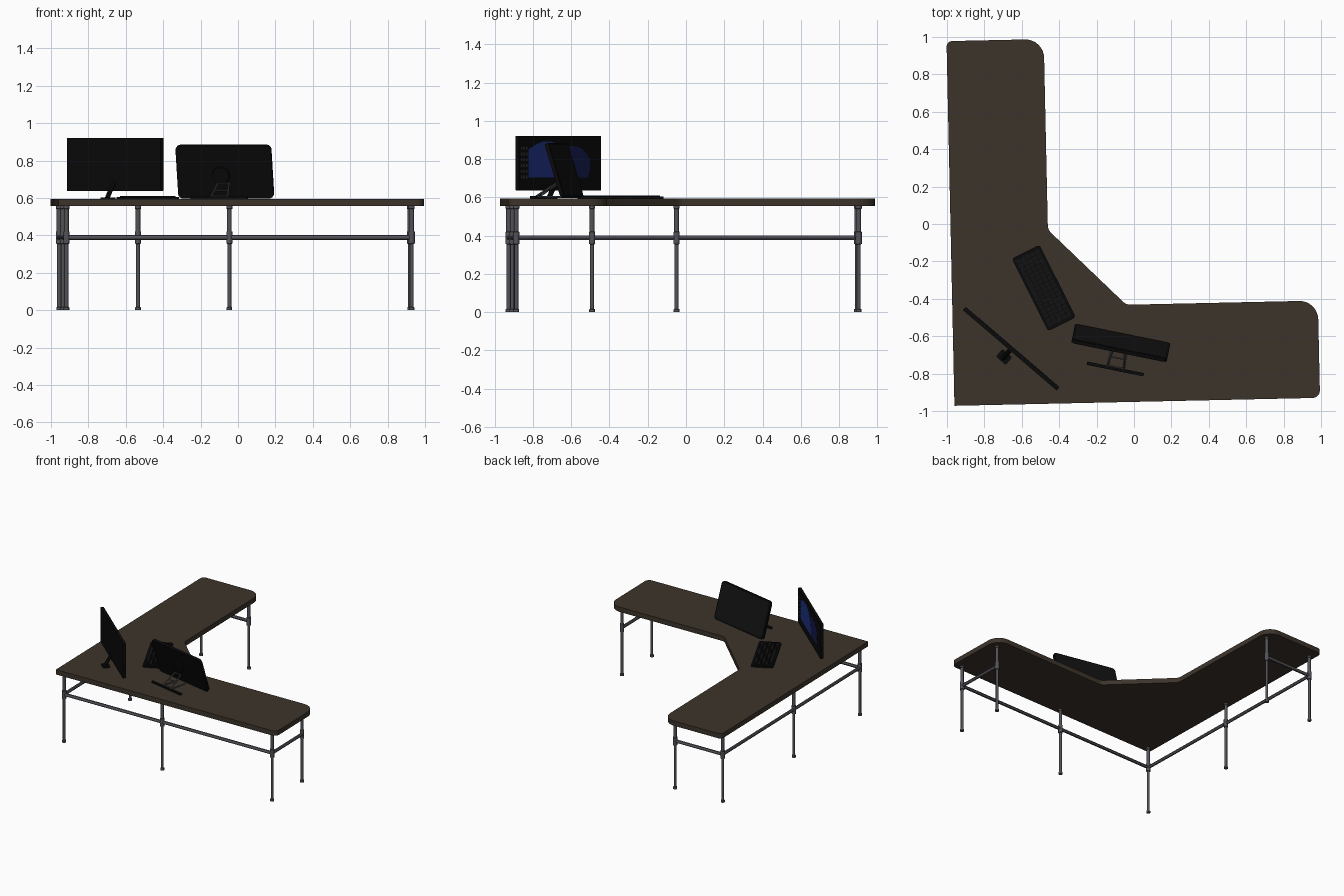
import bpy, bmesh, math
from mathutils import Vector, Matrix

if "Cube" in bpy.data.objects:
    bpy.data.objects.remove(bpy.data.objects["Cube"])

def material(name, rgb):
    m = bpy.data.materials.new(name)
    m.diffuse_color = (*rgb, 1)
    m.use_nodes = True
    m.node_tree.nodes["Principled BSDF"].inputs["Base Color"].default_value = m.diffuse_color
    return m

WOOD = material("dark_wood", (0.046, 0.034, 0.024))
STEEL = material("grey_steel", (0.085, 0.085, 0.1))
BLACK = material("black_plastic", (0.003, 0.003, 0.003))
KEY = material("key_black", (0.006, 0.006, 0.006))
BLUE = material("screen_blue", (0.012, 0.03, 0.2))
NAVY = material("screen_navy", (0.006, 0.01, 0.07))
GREY = material("icon_grey", (0.03, 0.03, 0.03))

def finish(name, bm, mat, mtx=None):
    if mtx is not None:
        bm.transform(mtx)
    bmesh.ops.recalc_face_normals(bm, faces=bm.faces[:])
    me = bpy.data.meshes.new(name)
    bm.to_mesh(me)
    bm.free()
    me.materials.append(mat)
    ob = bpy.data.objects.new(name, me)
    bpy.context.collection.objects.link(ob)
    return ob

def rounded(pts, segs=8):
    """Points are (x, y, tangent length); corners become true arcs."""
    out = []
    for i, (x, y, d) in enumerate(pts):
        p = Vector((x, y))
        if d <= 0:
            out.append((x, y))
            continue
        a = (Vector(pts[i - 1][:2]) - p).normalized()
        b = (Vector(pts[(i + 1) % len(pts)][:2]) - p).normalized()
        w = math.sin(a.angle(b) / 2)
        for k in range(segs + 1):
            t = k / segs
            c0, c1, c2 = (1 - t) ** 2, 2 * t * (1 - t) * w, t * t
            q = (c0 * (p + a * d) + c1 * p + c2 * (p + b * d)) / (c0 + c1 + c2)
            out.append((q.x, q.y))
    return out

def add_prism(bm, pts, z0, z1):
    lo = [bm.verts.new((x, y, z0)) for x, y in pts]
    hi = [bm.verts.new((x, y, z1)) for x, y in pts]
    bm.faces.new(lo[::-1])
    bm.faces.new(hi)
    n = len(pts)
    for i in range(n):
        j = (i + 1) % n
        bm.faces.new((lo[i], lo[j], hi[j], hi[i]))

def prism(name, pts, z0, z1, mat, mtx=None):
    bm = bmesh.new()
    add_prism(bm, pts, z0, z1)
    return finish(name, bm, mat, mtx)

def rect(x0, y0, x1, y1, r=0.0):
    return rounded([(x0, y0, r), (x1, y0, r), (x1, y1, r), (x0, y1, r)], 6)

def lathe(name, profile, mat, mtx, n=16):
    bm = bmesh.new()
    rings = [[bm.verts.new((r * math.cos(2 * math.pi * k / n), r * math.sin(2 * math.pi * k / n), z))
              for k in range(n)] for r, z in profile]
    for a, b in zip(rings, rings[1:]):
        for k in range(n):
            bm.faces.new((a[k], a[(k + 1) % n], b[(k + 1) % n], b[k]))
    bm.faces.new(rings[0][::-1])
    bm.faces.new(rings[-1])
    return finish(name, bm, mat, mtx)

def rod(name, p, q, r, mat, mtx=Matrix(), n=12):
    p, q = Vector(p), Vector(q)
    d = q - p
    m = mtx @ Matrix.Translation(p) @ d.to_track_quat('Z', 'Y').to_matrix().to_4x4()
    return lathe(name, [(r, 0), (r, d.length)], mat, m, n)

def place(x, y, z, deg):
    return Matrix.Translation((x, y, z)) @ Matrix.Rotation(math.radians(deg), 4, 'Z')

# L-shaped desk top, turned slightly
DESK = place(-0.96, -0.972, 0, 1.25)
TOP = 0.595
prism("desk_top", rounded([(0, 0, 0), (1.955, 0, 0.04), (1.955, 0.52, 0.1), (0.93, 0.52, 0.025),
                           (0.52, 0.93, 0.025), (0.52, 1.95, 0.1), (0, 1.95, 0.03)]),
      0.556, TOP, WOOD, DESK)

# Tubular legs with foot, collar and top flange
legs = {"corner_leg": (0.044, 0.044), "right_mid_leg": (0.915, 0.044), "right_end_front_leg": (1.89, 0.044),
        "right_end_back_leg": (1.89, 0.44), "left_mid_leg": (0.044, 0.922),
        "left_end_outer_leg": (0.044, 1.865), "left_end_inner_leg": (0.466, 1.865)}
leg_profile = [(0.015, 0), (0.015, 0.015), (0.0105, 0.018), (0.0105, 0.355), (0.0165, 0.356), (0.0165, 0.42),
               (0.0125, 0.421), (0.0125, 0.54), (0.016, 0.543), (0.016, 0.557)]
for name, (u, v) in legs.items():
    lathe(name, leg_profile, STEEL, DESK @ Matrix.Translation((u, v, 0)))

# Rails between the legs
for name, a, b in [("right_rail", "corner_leg", "right_end_front_leg"),
                   ("left_rail", "corner_leg", "left_end_outer_leg"),
                   ("right_end_rail", "right_end_front_leg", "right_end_back_leg"),
                   ("left_end_rail", "left_end_outer_leg", "left_end_inner_leg")]:
    rod(name, (*legs[a], 0.389), (*legs[b], 0.389), 0.0125, STEEL, DESK)

UP = Matrix.Rotation(math.pi / 2, 4, 'X')

# Corner monitor: local x along the screen, y up, +z to the viewer
M1 = place(-0.657, -0.667, 0, 139.4) @ UP
prism("corner_monitor_panel", rect(-0.33, 0.637, 0.33, 0.922, 0.004), -0.011, 0.011, BLACK, M1)
prism("corner_monitor_screen", rect(-0.322, 0.65, 0.322, 0.914), 0.011, 0.012, BLACK, M1)
prism("wallpaper_blue", rounded([(-0.255, 0.705, 0), (0.06, 0.705, 0), (0.05, 0.8, 0.05),
                                 (-0.03, 0.893, 0.06), (-0.16, 0.893, 0.05), (-0.255, 0.85, 0)]),
      0.012, 0.013, BLUE, M1)
prism("wallpaper_navy", rounded([(0.06, 0.705, 0), (0.225, 0.705, 0), (0.25, 0.79, 0.04),
                                 (0.17, 0.865, 0.05), (0.03, 0.87, 0.02), (0.05, 0.8, 0.02)]),
      0.012, 0.013, NAVY, M1)
bm = bmesh.new()
for i in range(3):
    for j in range(6):
        x, y = -0.315 + i * 0.02, 0.70 + j * 0.03
        add_prism(bm, rect(x, y, x + 0.011, y + 0.014), 0.012, 0.013)
finish("screen_icons", bm, GREY, M1)
prism("corner_monitor_base", rect(-0.035, -0.085, 0.035, -0.03, 0.01), TOP, TOP + 0.008, BLACK,
      place(-0.657, -0.667, 0, -40.6))
rod("corner_monitor_neck", (0, TOP + 0.004, -0.065), (0, 0.69, -0.008), 0.013, BLACK, M1)

# Tilted monitor: local x along the screen, y up the panel, +z to its back
M2 = place(-0.06, -0.585, 0.603, -11.5) @ Matrix.Rotation(math.radians(17), 4, 'X') @ UP
prism("tilted_monitor_panel", rect(-0.26, 0, 0.26, 0.295, 0.025), 0, 0.02, BLACK, M2)
prism("tilted_monitor_screen", rect(-0.248, 0.012, 0.248, 0.283, 0.012), -0.001, 0, KEY, M2)
lathe("tilted_monitor_mount", [(0.048, 0.018), (0.045, 0.032)], BLACK, M2 @ Matrix.Translation((-0.02, 0.13, 0)), 24)

# Its folding stand: foot bar and wire brackets
S = place(-0.1, -0.775, TOP, -11.5)
prism("stand_foot_bar", rect(-0.155, -0.009, 0.155, 0.009, 0.004), 0, 0.012, BLACK, S)
for side, s in (("left", -1), ("right", 1)):
    rod(side + "_stand_wire", (s * 0.045, 0.0, 0.01), (s * 0.03, 0.115, 0.085), 0.005, STEEL, S, 8)
    rod(side + "_stand_brace", (s * 0.045, 0.0, 0.01), (s * 0.04, 0.15, 0.006), 0.004, STEEL, S, 8)
for name, y, z, w in (("stand_lower_bar", 0.01, 0.015, 0.045), ("stand_middle_bar", 0.06, 0.045, 0.04),
                      ("stand_upper_bar", 0.115, 0.085, 0.035)):
    rod(name, (-w, y, z), (w, y, z), 0.004, STEEL, S, 8)

# Keyboard with rows of keys
K = place(-0.4825, -0.342, TOP, -63.4)
prism("keyboard_body", rect(-0.217, -0.083, 0.217, 0.083, 0.016), 0, 0.011, BLACK, K)
bm = bmesh.new()
for j in range(5):
    for i in range(16):
        x, y = -0.2 + i * 0.025, -0.07 + j * 0.028
        if j == 0 and 4 <= i <= 9:
            if i == 4:
                add_prism(bm, rect(x + 0.002, y + 0.002, x + 0.148, y + 0.025), 0.011, 0.016)
            continue
        add_prism(bm, rect(x + 0.002, y + 0.002, x + 0.023, y + 0.025), 0.011, 0.016)
finish("keyboard_keys", bm, KEY, K)

# Smooth tubes and rounded corners, keep edges crisp
bpy.ops.object.select_all(action='SELECT')
bpy.context.view_layer.objects.active = bpy.data.objects["desk_top"]
bpy.ops.object.shade_smooth_by_angle()
